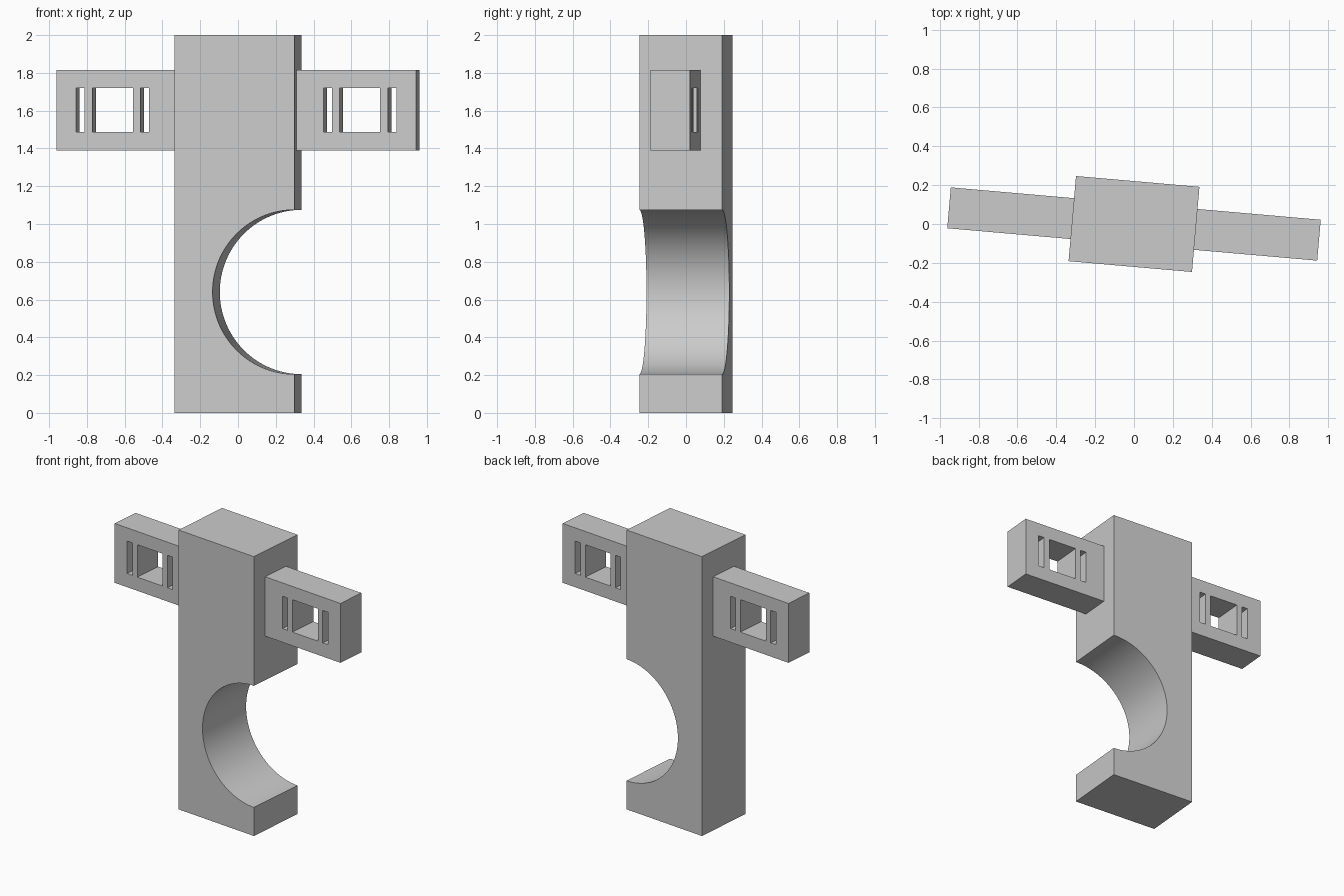
import bpy
import bmesh
from math import sin, cos, pi, radians
from mathutils import Matrix

default_cube = bpy.data.objects.get("Cube")
if default_cube:
    bpy.data.objects.remove(default_cube, do_unlink=True)

TURN = Matrix.Rotation(radians(-5), 4, "Z")
HALF_W, DEPTH, HEIGHT = 0.319, 0.44, 2.0
NOTCH_Z, NOTCH_R, ARC_STEPS = 0.64, 0.435, 64

grey = bpy.data.materials.new("plain grey")
grey.use_nodes = True
grey.diffuse_color = (0.6, 0.6, 0.6, 1)
grey.node_tree.nodes["Principled BSDF"].inputs["Base Color"].default_value = grey.diffuse_color


def prism(name, outline, depth):
    """Extrude an (x, z) outline evenly to front and back."""
    bm = bmesh.new()
    face = bm.faces.new([bm.verts.new((x, -depth / 2, z)) for x, z in outline])
    side = bmesh.ops.extrude_face_region(bm, geom=[face])["geom"]
    moved = [v for v in side if isinstance(v, bmesh.types.BMVert)]
    bmesh.ops.translate(bm, verts=moved, vec=(0, depth, 0))
    bmesh.ops.recalc_face_normals(bm, faces=bm.faces)
    mesh = bpy.data.meshes.new(name)
    bm.to_mesh(mesh)
    bm.free()
    mesh.materials.append(grey)
    obj = bpy.data.objects.new(name, mesh)
    bpy.context.collection.objects.link(obj)
    return obj


def block(name, x0, x1, z0, z1, depth):
    return prism(name, [(x0, z0), (x1, z0), (x1, z1), (x0, z1)], depth)


def cut(obj, cutter):
    mod = obj.modifiers.new("opening", "BOOLEAN")
    mod.operation = "DIFFERENCE"
    mod.solver = "EXACT"
    mod.object = cutter
    cutter.hide_render = True
    bpy.ops.object.select_all(action="DESELECT")
    bpy.context.view_layer.objects.active = obj
    obj.select_set(True)
    bpy.ops.object.modifier_apply(modifier=mod.name)
    bpy.data.objects.remove(cutter, do_unlink=True)


# Upright body with a half-round notch in its left side
arc = [(HALF_W - NOTCH_R * sin(pi * i / ARC_STEPS),
        NOTCH_Z - NOTCH_R * cos(pi * i / ARC_STEPS)) for i in range(ARC_STEPS + 1)]
body = prism("body", [(-HALF_W, 0), (HALF_W, 0), *arc,
                      (HALF_W, HEIGHT), (-HALF_W, HEIGHT)], DEPTH)
parts = [body]

# Side arms, each with a square window between two narrow slots
for name, s in (("left_arm", 1), ("right_arm", -1)):
    inner, outer = sorted((s * HALF_W, s * 0.956))
    arm = block(name, inner, outer, 1.39, 1.815, 0.211)
    for centre, width in ((0.487, 0.045), (0.657, 0.215), (0.828, 0.045)):
        x = s * centre
        cut(arm, block("cutter", x - width / 2, x + width / 2, 1.488, 1.72, 0.5))
    parts.append(arm)

# Slight turn about the vertical, smooth notch with sharp edges
for obj in parts:
    obj.data.transform(TURN)
    bpy.ops.object.select_all(action="DESELECT")
    bpy.context.view_layer.objects.active = obj
    obj.select_set(True)
    bpy.ops.object.shade_smooth_by_angle(angle=radians(30))
